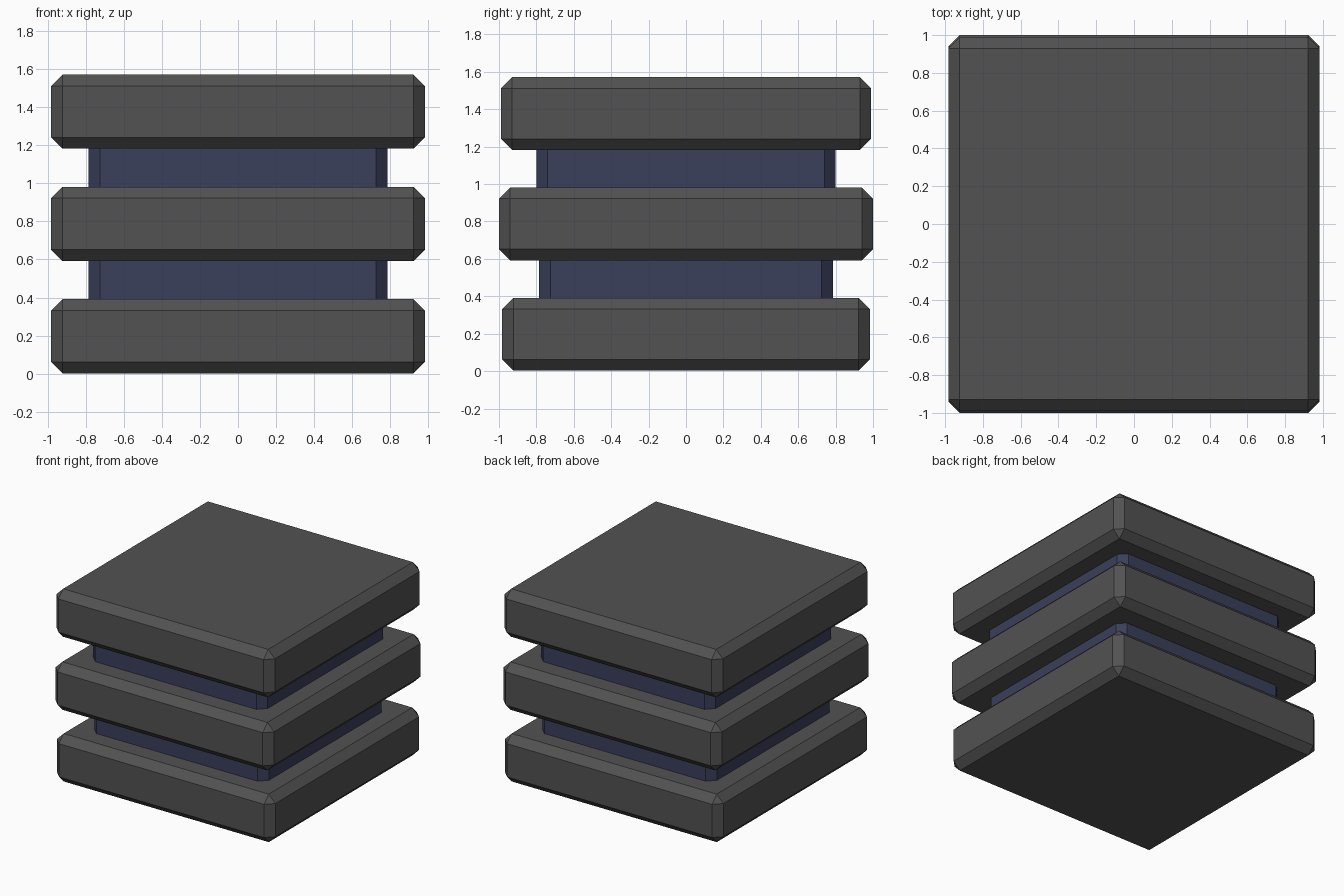
import bpy

if "Cube" in bpy.data.objects:
    bpy.data.objects.remove(bpy.data.objects["Cube"])


def material(name, rgb):
    mat = bpy.data.materials.new(name)
    mat.diffuse_color = (*rgb, 1)
    mat.use_nodes = True
    mat.node_tree.nodes["Principled BSDF"].inputs["Base Color"].default_value = mat.diffuse_color
    return mat


def chamfered_box(name, size, z, mat):
    bpy.ops.mesh.primitive_cube_add(size=1, location=(0, 0, z))
    obj = bpy.context.object
    obj.name = name
    obj.scale = size
    bpy.ops.object.transform_apply(location=False, rotation=False, scale=True)
    bevel = obj.modifiers.new("Chamfer", 'BEVEL')
    bevel.width = 0.06
    bevel.segments = 1
    obj.data.materials.append(mat)
    return obj


dark_grey = material("dark_grey", (0.085, 0.085, 0.085))
navy = material("navy", (0.042, 0.05, 0.105))

HEIGHT = 0.39
STEP = 0.295

# Three wide slabs, slightly different in depth
for i, (name, depth) in enumerate([("bottom_slab", 1.965), ("middle_slab", 2.0), ("top_slab", 1.98)]):
    chamfered_box(name, (1.965, depth, HEIGHT), 0.197 + 2 * i * STEP, dark_grey)

# Two narrower cores, with their ends sunk into the slabs
for i, (name, depth) in enumerate([("lower_core", 1.57), ("upper_core", 1.60)]):
    chamfered_box(name, (1.57, depth, HEIGHT), 0.197 + (2 * i + 1) * STEP, navy)
